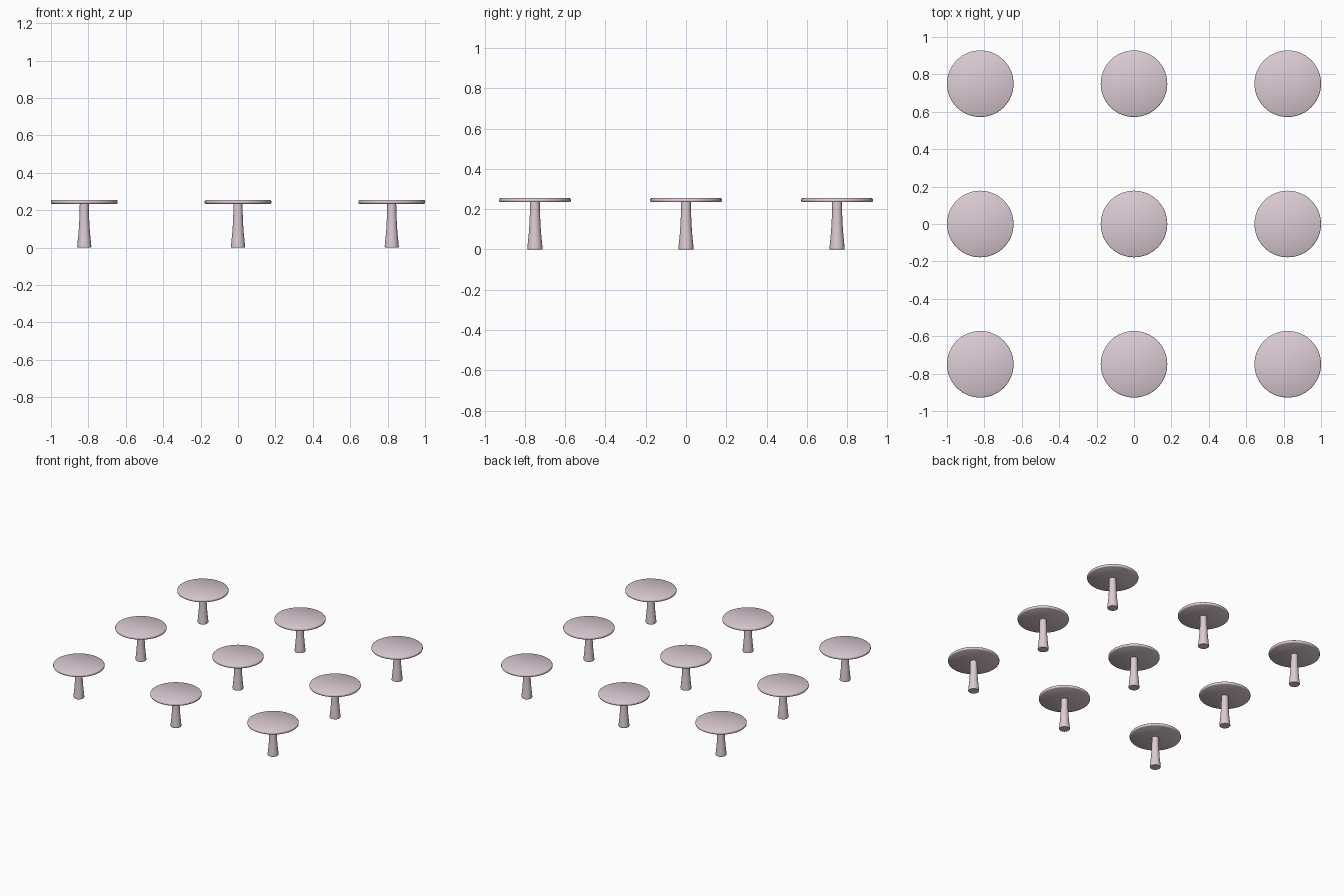
import bpy, bmesh, math

if "Cube" in bpy.data.objects:
    bpy.data.objects.remove(bpy.data.objects["Cube"])

mat = bpy.data.materials.new("pale_mauve")
mat.diffuse_color = (0.72, 0.60, 0.66, 1)
mat.use_nodes = True
mat.node_tree.nodes["Principled BSDF"].inputs["Base Color"].default_value = mat.diffuse_color

SEGMENTS = 64


def lathe(name, profile):
    """Closed solid of revolution from (radius, z) points, bottom to top."""
    bm = bmesh.new()
    rings = []
    for r, z in profile:
        rings.append([bm.verts.new((r * math.cos(2 * math.pi * i / SEGMENTS),
                                    r * math.sin(2 * math.pi * i / SEGMENTS), z))
                      for i in range(SEGMENTS)])
    for a, b in zip(rings, rings[1:]):
        for i in range(SEGMENTS):
            j = (i + 1) % SEGMENTS
            bm.faces.new((a[i], a[j], b[j], b[i]))
    bm.faces.new(rings[0][::-1])
    bm.faces.new(rings[-1])
    mesh = bpy.data.meshes.new(name)
    bm.to_mesh(mesh)
    bm.free()
    mesh.materials.append(mat)
    return mesh


# Flared pedestal
pedestal = lathe("pedestal", [
    (0.036, 0.0), (0.038, 0.003), (0.038, 0.006), (0.035, 0.035), (0.031, 0.075),
    (0.028, 0.115), (0.026, 0.16), (0.0245, 0.20), (0.024, 0.235)])

# Thin round top with softened rim
table_top = lathe("table_top", [
    (0.173, 0.234), (0.176, 0.236), (0.178, 0.240),
    (0.178, 0.248), (0.176, 0.252), (0.173, 0.254)])

# Three by three grid of tables
objects = []
for row, y in enumerate((-0.75, 0, 0.75)):
    for col, x in enumerate((-0.822, 0, 0.822)):
        for mesh in (pedestal, table_top):
            ob = bpy.data.objects.new(f"{mesh.name}_{row + 1}_{col + 1}", mesh)
            ob.location = (x, y, 0)
            bpy.context.collection.objects.link(ob)
            objects.append(ob)

# Smooth shading, once per shared mesh
bpy.ops.object.select_all(action='DESELECT')
for ob in objects[:2]:
    ob.select_set(True)
bpy.context.view_layer.objects.active = objects[0]
bpy.ops.object.shade_smooth_by_angle(angle=math.radians(35))
